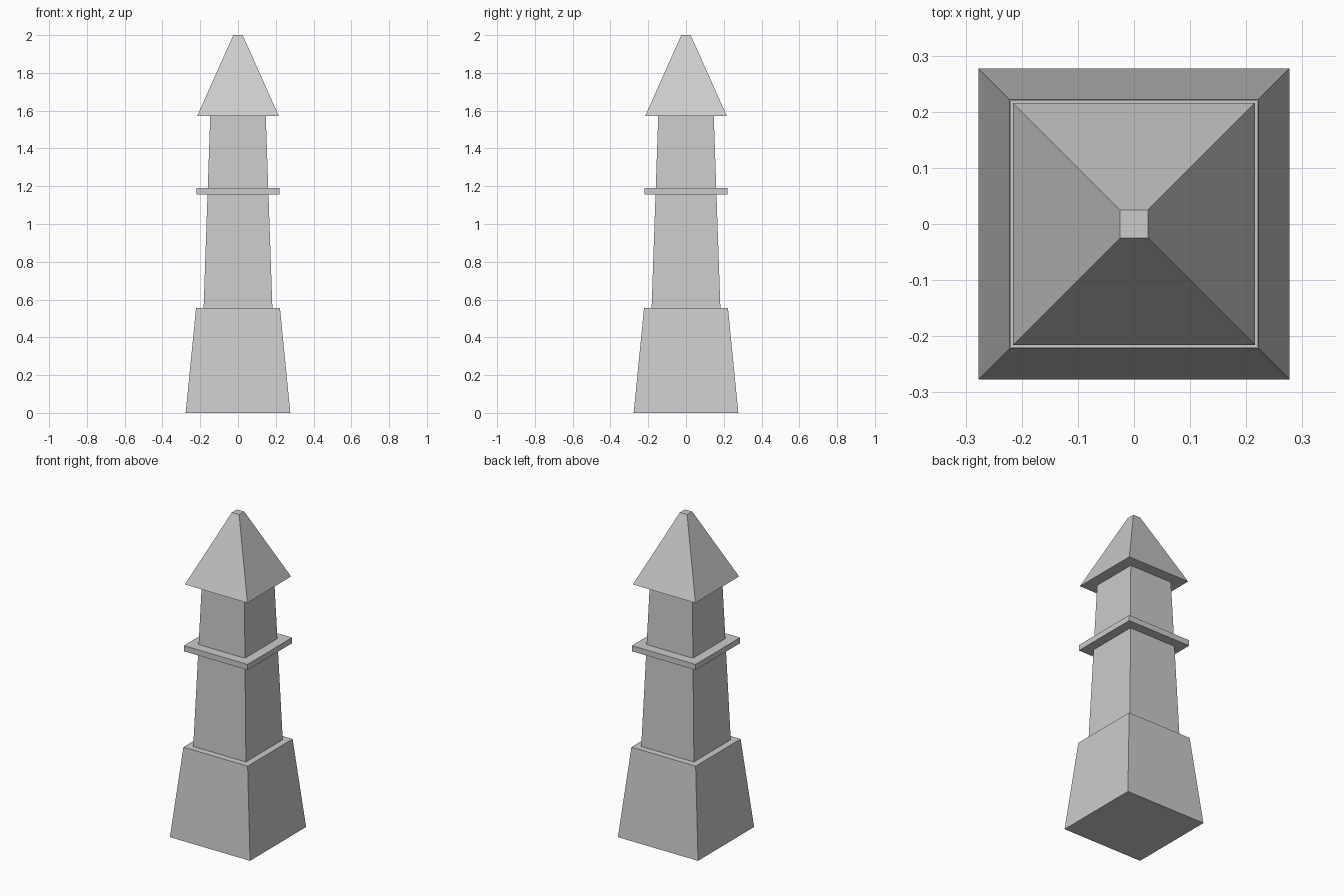
import bpy, bmesh, math, random
from mathutils import Vector, Matrix

if "Cube" in bpy.data.objects:
    bpy.data.objects.remove(bpy.data.objects["Cube"])

random.seed(4)

# Seed points of the stone fracture, shared by all parts so cracks run through
seeds = []
for i in range(9):
    a = i * 2.4
    z = 0.12 + i * 0.22
    for s in (1, -1):
        seeds.append(Vector((s * 0.12 * math.cos(a) + random.uniform(-.03, .03),
                             s * 0.12 * math.sin(a) + random.uniform(-.03, .03),
                             z + random.uniform(-.08, .08))))


def frustum(z0, half0, z1, half1):
    """Square tapered block between two heights."""
    bm = bmesh.new()
    m = Matrix.Translation((0, 0, (z0 + z1) / 2)) @ Matrix.Rotation(math.pi / 4, 4, 'Z')
    bmesh.ops.create_cone(bm, cap_ends=True, segments=4, radius1=half0 * math.sqrt(2),
                          radius2=half1 * math.sqrt(2), depth=z1 - z0, matrix=m)
    return bm


def cracked_part(name, *dims):
    """Tapered block split into tightly fitting closed shards."""
    mesh = bpy.data.meshes.new(name)
    out = bmesh.new()
    for p in seeds:
        bm = frustum(*dims)
        for q in seeds:
            if q is p or not bm.faces:
                continue
            bmesh.ops.bisect_plane(bm, geom=bm.verts[:] + bm.edges[:] + bm.faces[:],
                                   dist=1e-6, plane_co=(p + q) / 2,
                                   plane_no=(q - p).normalized(), clear_outer=True)
            open_edges = [e for e in bm.edges if e.is_boundary]
            if open_edges:
                bmesh.ops.holes_fill(bm, edges=open_edges, sides=0)
        bmesh.ops.recalc_face_normals(bm, faces=bm.faces[:])
        # append the shard to the part
        vmap = {v: out.verts.new(v.co) for v in bm.verts}
        for f in bm.faces:
            out.faces.new([vmap[v] for v in f.verts])
        bm.free()
    out.to_mesh(mesh)
    out.free()
    bpy.context.collection.objects.link(bpy.data.objects.new(name, mesh))


# Plinth, tapering shaft, thin collar and blunt pyramid cap
cracked_part("plinth", 0.0, 0.277, 0.556, 0.222)
cracked_part("shaft", 0.556, 0.182, 1.572, 0.147)
cracked_part("collar", 1.155, 0.22, 1.19, 0.22)
cracked_part("pyramid_cap", 1.572, 0.216, 2.0, 0.025)
